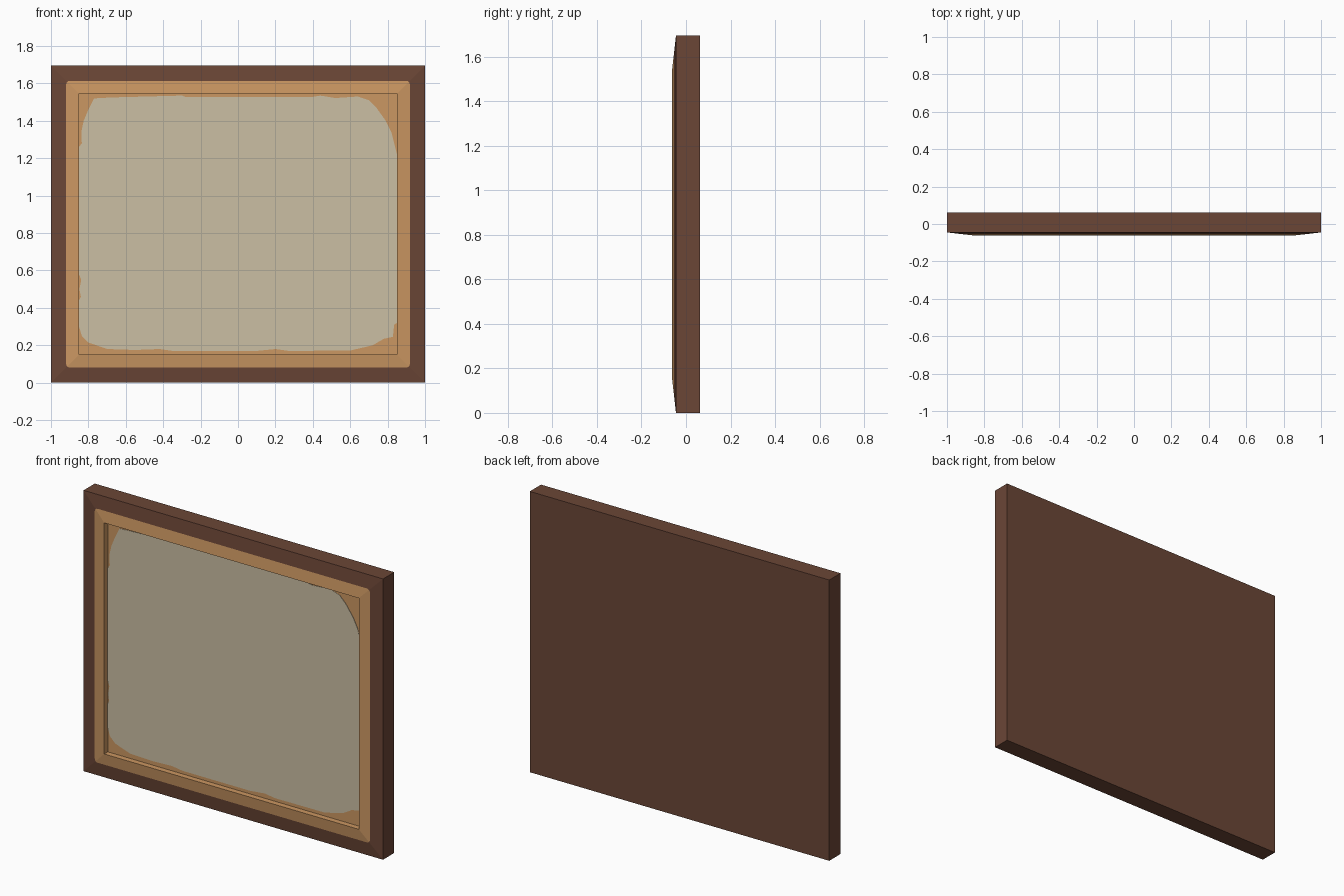
import bpy, bmesh, math

if "Cube" in bpy.data.objects:
    bpy.data.objects.remove(bpy.data.objects["Cube"])

W, H = 1.0, 1.695            # half width, full height
BACK, SHOULDER, LIP, FLOOR = 0.062, -0.045, -0.062, -0.028
LIP_W, BAND_W, BAND_R, ARC = 0.15, 0.081, 0.02, 4


def material(name, rgb):
    m = bpy.data.materials.new(name)
    m.diffuse_color = (*rgb, 1)
    m.use_nodes = True
    m.node_tree.nodes["Principled BSDF"].inputs["Base Color"].default_value = m.diffuse_color
    return m


BROWN = material("dark brown wood", (0.147, 0.061, 0.037))
GOLD = material("golden tan", (0.60, 0.310, 0.122))
CREAM = material("pale cream", (0.597, 0.520, 0.370))


def finish(name, bm, mats):
    bmesh.ops.recalc_face_normals(bm, faces=bm.faces)
    me = bpy.data.meshes.new(name)
    bm.to_mesh(me)
    bm.free()
    for m in mats:
        me.materials.append(m)
    ob = bpy.data.objects.new(name, me)
    bpy.context.collection.objects.link(ob)
    return ob


def bevel_y(x, z):
    """Depth of the sloping frame front, by distance from the outer edge."""
    d = min(W - abs(x), z, H - z)
    return SHOULDER + (LIP - SHOULDER) * d / LIP_W


def corners(inset):
    a, lo, hi = W - inset, inset, H - inset
    return [(a, hi), (-a, hi), (-a, lo), (a, lo)]


# Picture frame: back, sides, mitred sloping front and recessed floor
bm = bmesh.new()


def ring(inset, y):
    return [bm.verts.new((x, y, z)) for x, z in corners(inset)]


back, outer = ring(0, BACK), ring(0, SHOULDER)
lip, floor = ring(LIP_W, LIP), ring(LIP_W, FLOOR)

# Rounded line where the brown edge meets the golden inner band
band = []
for i, (cx, cz) in enumerate(corners(BAND_W + BAND_R)):
    arc = []
    for k in range(ARC + 1):
        t = math.pi / 2 * (i + k / ARC)
        x, z = cx + BAND_R * math.cos(t), cz + BAND_R * math.sin(t)
        arc.append(bm.verts.new((x, bevel_y(x, z), z)))
    band.append(arc)


def face(verts, mat):
    bm.faces.new(verts).material_index = mat


face(back, 0)
face(floor, 1)
for i in range(4):
    j = (i + 1) % 4
    face([back[i], back[j], outer[j], outer[i]], 0)
    face([lip[i], lip[j], floor[j], floor[i]], 1)
    for edge, mat in ((outer, 0), (lip, 1)):
        face([edge[i], edge[j], band[j][0], band[i][-1]], mat)
        for a, b in zip(band[i], band[i][1:]):
            face([edge[i], a, b], mat)
finish("picture_frame", bm, [BROWN, GOLD])

# Worn cream panel with ragged edges, a thin plate on the recessed floor
outline = [
    (-.77, 1.52), (-.68, 1.525), (-.3, 1.535), (-.28, 1.528), (.4, 1.528),
    (.44, 1.535), (.52, 1.522), (.64, 1.53), (.70, 1.51), (.74, 1.47),
    (.79, 1.40), (.82, 1.34), (.835, 1.28), (.85, 1.22),
    (.85, .32), (.835, .31), (.828, .245), (.78, .235), (.72, .20),
    (.60, .172), (.27, .17), (.20, .18), (.10, .17), (-.35, .17),
    (-.42, .18), (-.55, .175), (-.70, .18), (-.80, .215), (-.835, .25),
    (-.85, .30), (-.85, .44), (-.84, .46), (-.848, .50), (-.838, .55),
    (-.85, .58), (-.85, 1.26), (-.835, 1.28), (-.838, 1.34), (-.825, 1.40),
    (-.80, 1.46)]
bm = bmesh.new()
sheet = bm.faces.new([bm.verts.new((x, FLOOR, z)) for x, z in outline])
ext = bmesh.ops.extrude_face_region(bm, geom=[sheet])
front = [g for g in ext["geom"] if isinstance(g, bmesh.types.BMVert)]
bmesh.ops.translate(bm, verts=front, vec=(0, -0.002, 0))
finish("worn_panel", bm, [CREAM])
